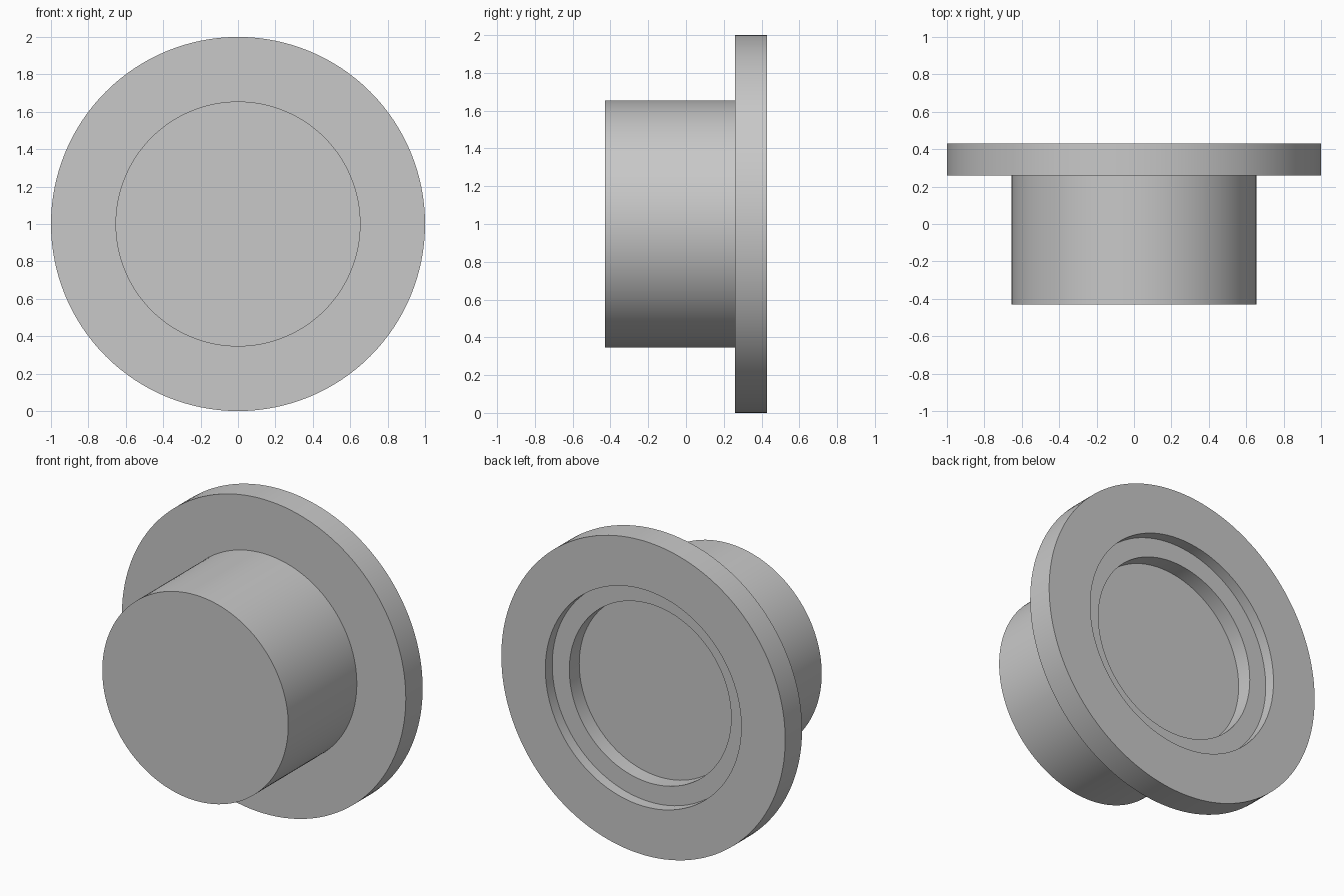
import bpy, bmesh
from math import cos, sin, tau, radians

cube = bpy.data.objects.get("Cube")
if cube:
    bpy.data.objects.remove(cube, do_unlink=True)

SEGMENTS = 128
GREY = (0.58, 0.58, 0.58, 1.0)

metal = bpy.data.materials.new("plain_grey")
metal.use_nodes = True
metal.diffuse_color = GREY
metal.node_tree.nodes["Principled BSDF"].inputs["Base Color"].default_value = GREY


def turned_part(name, profile, material):
    """Turn (radius, y) points about the y axis and cap both ends."""
    bm = bmesh.new()
    rings = []
    for radius, y in profile:
        rings.append([bm.verts.new((radius * cos(tau * i / SEGMENTS), y,
                                    1 + radius * sin(tau * i / SEGMENTS)))
                      for i in range(SEGMENTS)])
    for a, b in zip(rings, rings[1:]):
        for i in range(SEGMENTS):
            j = (i + 1) % SEGMENTS
            bm.faces.new((a[i], a[j], b[j], b[i]))
    bm.faces.new(rings[0])
    bm.faces.new(rings[-1])
    bmesh.ops.recalc_face_normals(bm, faces=bm.faces)
    mesh = bpy.data.meshes.new(name)
    bm.to_mesh(mesh)
    bm.free()
    mesh.materials.append(material)
    obj = bpy.data.objects.new(name, mesh)
    bpy.context.collection.objects.link(obj)
    bpy.ops.object.select_all(action="DESELECT")
    obj.select_set(True)
    bpy.context.view_layer.objects.active = obj
    bpy.ops.object.shade_smooth_by_angle(angle=radians(30))
    return obj


# Solid hub, wide flange and the two-step recess in its back
turned_part("flanged_plug", [
    (0.655, -0.43), (0.655, 0.26),   # hub
    (1.0, 0.26), (1.0, 0.43),        # flange
    (0.69, 0.43), (0.69, 0.36),      # shallow step
    (0.57, 0.36), (0.57, 0.26),      # deep step down to the floor
], metal)
